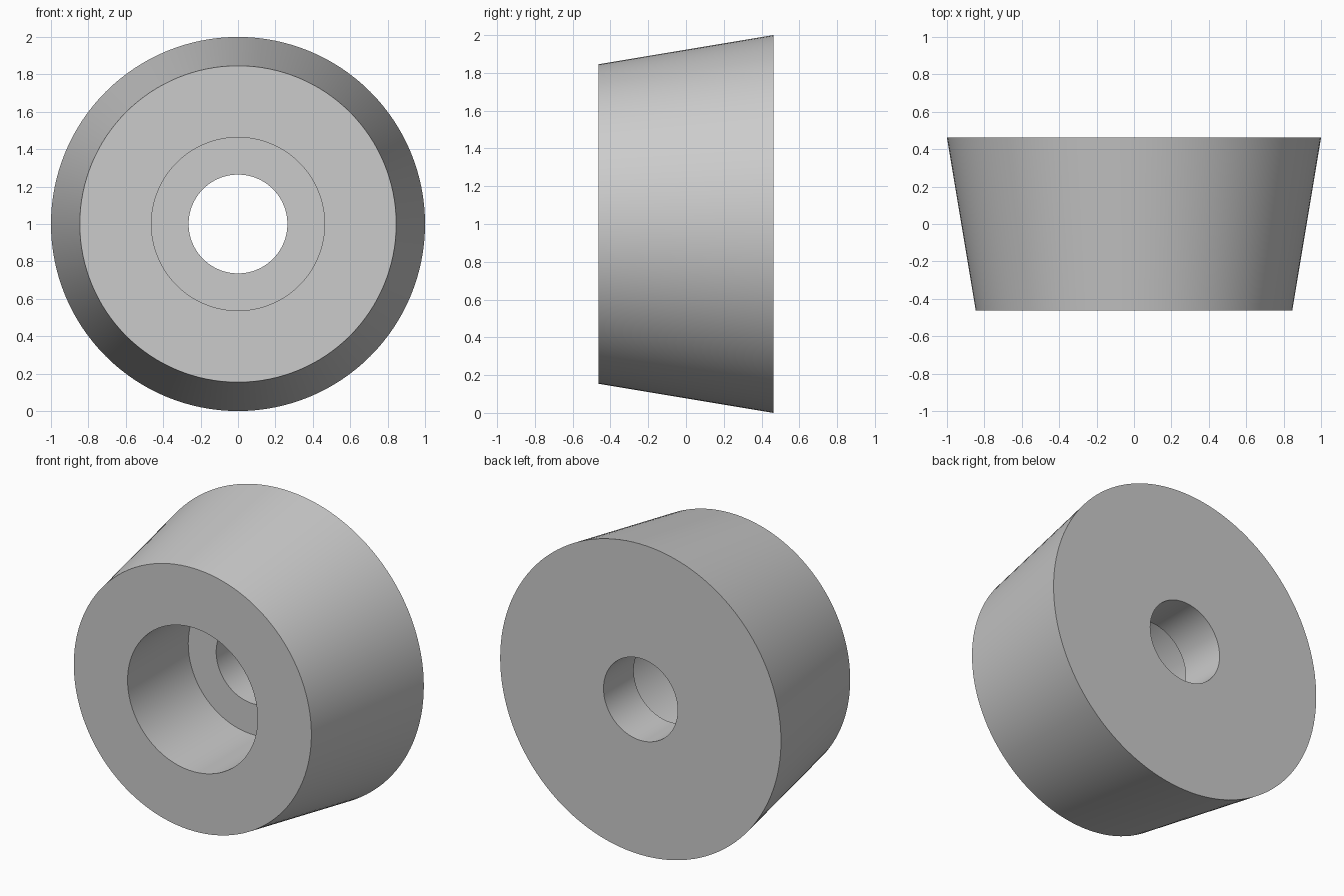
import bpy, bmesh, math
from mathutils import Vector

cube = bpy.data.objects.get("Cube")
if cube:
    bpy.data.objects.remove(cube, do_unlink=True)

SEGMENTS = 128
HALF = 0.462      # half the depth along y
STEP_Y = 0.155    # floor of the counterbore
FRONT_R, BACK_R = 0.846, 1.0
BORE_R, HOLE_R = 0.463, 0.264

# Plain grey material
grey = bpy.data.materials.new("plain grey")
grey.use_nodes = True
colour = (0.6, 0.6, 0.6, 1.0)
grey.diffuse_color = colour
grey.node_tree.nodes["Principled BSDF"].inputs["Base Color"].default_value = colour

# Closed cross-section as (radius, y): tapered wall, back, hole, step, counterbore
profile = [(FRONT_R, -HALF), (BACK_R, HALF), (HOLE_R, HALF),
           (HOLE_R, STEP_Y), (BORE_R, STEP_Y), (BORE_R, -HALF)]

# Spin the section around the y axis
bm = bmesh.new()
verts = [bm.verts.new((r, y, 1.0)) for r, y in profile]
edges = [bm.edges.new((verts[i - 1], verts[i])) for i in range(len(verts))]
bmesh.ops.spin(bm, geom=verts + edges, cent=Vector((0, 0, 1)), axis=Vector((0, 1, 0)),
               angle=math.tau, steps=SEGMENTS, use_merge=True)
bmesh.ops.remove_doubles(bm, verts=bm.verts[:], dist=1e-4)
bmesh.ops.recalc_face_normals(bm, faces=bm.faces[:])

mesh = bpy.data.meshes.new("tapered_bushing")
bm.to_mesh(mesh)
bm.free()
mesh.materials.append(grey)
bushing = bpy.data.objects.new("tapered_bushing", mesh)
bpy.context.collection.objects.link(bushing)

# Smooth round walls, crisp rims
bpy.ops.object.select_all(action='DESELECT')
bushing.select_set(True)
bpy.context.view_layer.objects.active = bushing
bpy.ops.object.shade_smooth_by_angle(angle=math.radians(30))
